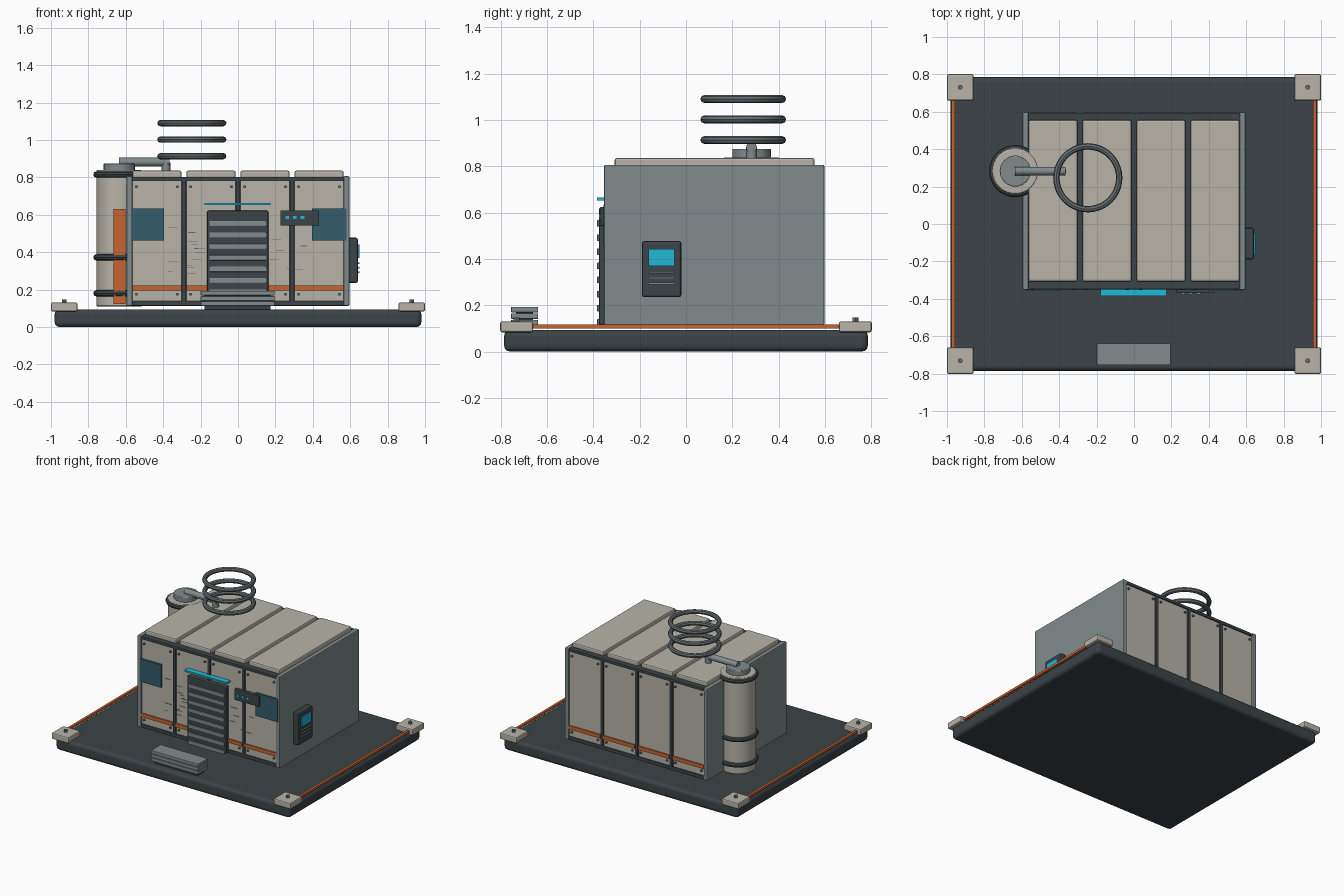
import bpy, random
from math import pi

if "Cube" in bpy.data.objects:
    bpy.data.objects.remove(bpy.data.objects["Cube"])

random.seed(4)


def material(name, rgb):
    m = bpy.data.materials.new(name)
    m.diffuse_color = (*rgb, 1)
    m.use_nodes = True
    m.node_tree.nodes["Principled BSDF"].inputs["Base Color"].default_value = m.diffuse_color
    return m


BEIGE = material("beige", (0.48, 0.455, 0.40))
GREY = material("grey", (0.22, 0.26, 0.27))
STEEL = material("steel", (0.13, 0.155, 0.165))
DARK = material("dark", (0.045, 0.057, 0.063))
ORANGE = material("orange", (0.58, 0.13, 0.03))
CYAN = material("cyan", (0.015, 0.48, 0.67))
TEAL = material("teal", (0.033, 0.11, 0.145))


def finish(name, mat, bevel=0, segments=2):
    o = bpy.context.object
    o.name = name
    o.data.materials.append(mat)
    if bevel:
        b = o.modifiers.new("bevel", 'BEVEL')
        b.width, b.segments = bevel, segments
    return o


def box(name, x, y, z, mat, bevel=0, segments=2):
    """Box from (min, max) ranges on each axis."""
    bpy.ops.mesh.primitive_cube_add(size=1, location=[sum(r) / 2 for r in (x, y, z)])
    bpy.context.object.scale = [r[1] - r[0] for r in (x, y, z)]
    bpy.ops.object.transform_apply(location=False, rotation=False, scale=True)
    return finish(name, mat, bevel, segments)


def cyl(name, loc, r, depth, mat, rot=(0, 0, 0), bevel=0, sides=32):
    bpy.ops.mesh.primitive_cylinder_add(vertices=sides, radius=r, depth=depth, location=loc, rotation=rot)
    bpy.ops.object.shade_smooth_by_angle()
    return finish(name, mat, bevel)


def ring(name, loc, major, minor, mat):
    bpy.ops.mesh.primitive_torus_add(location=loc, major_radius=major, minor_radius=minor,
                                     major_segments=40, minor_segments=8)
    bpy.ops.object.shade_smooth_by_angle()
    return finish(name, mat)


# Base slab, corner pads and side rails
box("base_slab", (-0.98, 0.98), (-0.785, 0.785), (0, 0.093), DARK, 0.025, 3)
for sx in (-1, 1):
    for sy in (-1, 1):
        cx, cy = sx * 0.929, sy * 0.731
        box("corner_pad", (cx - 0.071, cx + 0.071), (cy - 0.071, cy + 0.071), (0.083, 0.13), BEIGE, 0.008)
        cyl("pad_bolt", (cx, cy, 0.136), 0.013, 0.02, STEEL, sides=12)
    box("side_rail", (sx * 0.966 - 0.009, sx * 0.966 + 0.009), (-0.68, 0.68), (0.1, 0.117), ORANGE)

# House core and end plates
box("house_core", (-0.57, 0.57), (-0.33, 0.575), (0.112, 0.803), DARK)
for sx in (-1, 1):
    box("end_plate", (sx * 0.58 - 0.016, sx * 0.58 + 0.016), (-0.353, 0.597), (0.113, 0.806), GREY, 0.006)

# Wall panels, stripes, bolts and roof panels for the four bays
bays = [(-0.565 + i * 0.289, -0.302 + i * 0.289) for i in range(4)]
for x0, x1 in bays:
    box("roof_panel", (x0, x1), (-0.308, 0.555), (0.795, 0.836), BEIGE, 0.01)
    for wall, out in ((-0.342, -1), (0.586, 1)):
        def span(a, b):
            return tuple(sorted((wall + out * a, wall + out * b)))
        box("wall_panel", (x0, x1), span(-0.02, 0), (0.138, 0.785), BEIGE, 0.004)
        box("wall_stripe", (x0, x1), span(-0.005, 0.009), (0.194, 0.222), ORANGE)
        for bx in (x0 + 0.022, x1 - 0.022):
            for bz in (0.175, 0.75):
                cyl("panel_bolt", (bx, wall + out * 0.004, bz), 0.008, 0.012, STEEL, (pi / 2, 0, 0), sides=8)

# Dark ribs between bays, with beams along top and bottom of both walls
for y0, y1 in ((-0.35, -0.32), (0.565, 0.594)):
    for x in (-0.289, 0, 0.289):
        box("wall_rib", (x - 0.012, x + 0.012), (y0, y1), (0.113, 0.803), DARK, 0.004)
    for z in ((0.113, 0.14), (0.78, 0.803)):
        box("wall_beam", (-0.565, 0.565), (y0, y1), z, DARK, 0.005)

# Front windows
for x in ((-0.572, -0.395), (0.395, 0.58)):
    box("window", x, (-0.357, -0.34), (0.462, 0.634), TEAL)

# Slatted door with light bar
box("door", (-0.165, 0.162), (-0.376, -0.33), (0.115, 0.622), DARK, 0.008)
for i in range(8):
    z = 0.553 - i * 0.061
    box("door_slat", (-0.153, 0.152), (-0.384, -0.37), (z - 0.014, z + 0.014), GREY, 0.003)
box("door_light", (-0.18, 0.175), (-0.384, -0.34), (0.652, 0.664), CYAN)

# Front status panel
box("status_panel", (0.226, 0.434), (-0.37, -0.34), (0.542, 0.624), DARK, 0.004)
for x in (0.263, 0.303, 0.345):
    box("status_lamp", (x - 0.01, x + 0.01), (-0.376, -0.365), (0.576, 0.592), CYAN)

# Thin scratches on the front wall
for i in range(20):
    x, z = random.choice((-1, 1)) * random.uniform(0.19, 0.38), random.uniform(0.26, 0.6)
    w = random.uniform(0.01, 0.03)
    box("scratch", (x - w, x + w), (-0.344, -0.338), (z - 0.0015, z + 0.0015), STEEL)

# Stacked steps
for i in range(3):
    z = 0.113 + i * 0.028
    box("step", (-0.2, 0.195), (-0.755, -0.638), (z, z + 0.024), GREY, 0.003)
box("step_core", (-0.18, 0.175), (-0.735, -0.66), (0.09, 0.185), DARK)

# Terminal on the right end plate
box("terminal", (0.585, 0.641), (-0.19, -0.02), (0.235, 0.477), DARK, 0.01)
box("terminal_screen", (0.63, 0.65), (-0.162, -0.05), (0.37, 0.442), CYAN)
for z in (0.34, 0.317, 0.293):
    box("terminal_key", (0.63, 0.65), (-0.162, -0.05), (z - 0.004, z + 0.004), GREY)

# Tank on the left with bands, stripe, cap and pipe
TX, TY = -0.635, 0.283
cyl("tank", (TX, TY, 0.474), 0.122, 0.728, BEIGE, bevel=0.006)
for z in (0.18, 0.372, 0.815):
    ring("tank_band", (TX, TY, z), 0.122, 0.017, DARK)
box("tank_stripe", (TX - 0.031, TX + 0.034), (TY - 0.13, TY - 0.1), (0.122, 0.632), ORANGE)
cyl("tank_cap", (TX, TY, 0.855), 0.083, 0.04, GREY, bevel=0.004)
cyl("pipe", (-0.5, TY, 0.882), 0.023, 0.27, GREY, (0, pi / 2, 0), sides=16)
cyl("pipe_foot", (-0.385, TY, 0.85), 0.023, 0.06, GREY, sides=16)

# Stacked coil rings above the roof
for z in (0.913, 1.002, 1.09):
    ring("coil_ring", (-0.247, 0.247, z), 0.168, 0.017, STEEL)
